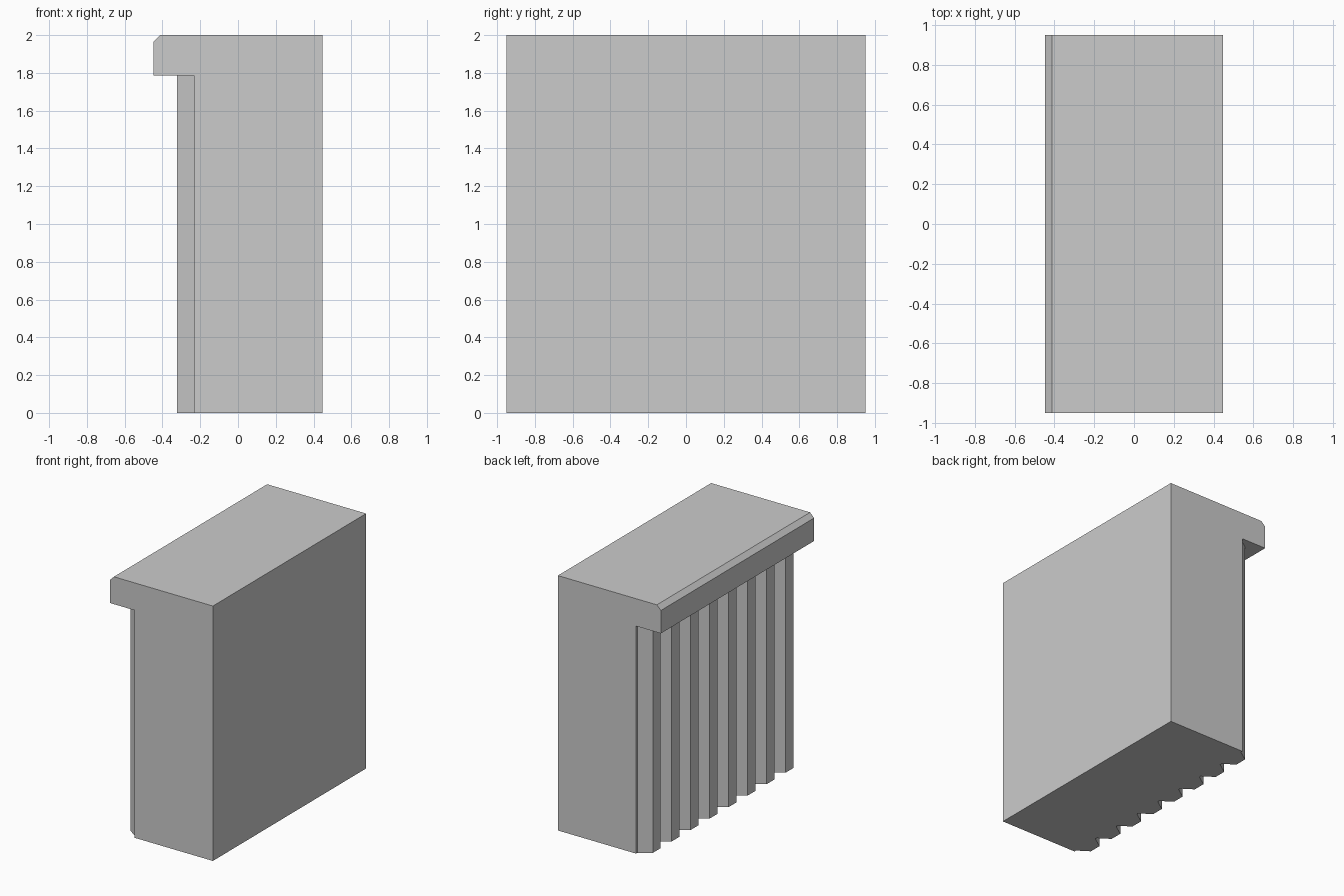
import bpy, bmesh
from mathutils import Vector

if "Cube" in bpy.data.objects:
    bpy.data.objects.remove(bpy.data.objects["Cube"])


def prism(name, profile, offset):
    """Extrude a closed flat profile along an offset into a solid object."""
    bm = bmesh.new()
    face = bm.faces.new([bm.verts.new(p) for p in profile])
    ext = bmesh.ops.extrude_face_region(bm, geom=[face], use_keep_orig=True)
    verts = [g for g in ext["geom"] if isinstance(g, bmesh.types.BMVert)]
    bmesh.ops.translate(bm, verts=verts, vec=Vector(offset))
    bmesh.ops.recalc_face_normals(bm, faces=bm.faces)
    mesh = bpy.data.meshes.new(name)
    bm.to_mesh(mesh)
    bm.free()
    obj = bpy.data.objects.new(name, mesh)
    bpy.context.collection.objects.link(obj)
    return obj


HALF_X, HALF_Y, HEIGHT = 0.447, 0.95, 2.0
LEDGE_Z, WALL_X, RIDGE_X, CHAMFER = 1.785, -0.232, -0.322, 0.035

# Counter body with overhanging, chamfered top ledge
side = [(HALF_X, 0), (HALF_X, HEIGHT), (-HALF_X + CHAMFER, HEIGHT),
        (-HALF_X, HEIGHT - CHAMFER), (-HALF_X, LEDGE_Z),
        (WALL_X, LEDGE_Z), (WALL_X, 0)]
prism("counter_body", [(x, -HALF_Y, z) for x, z in side], (0, 2 * HALF_Y, 0))

# Corrugated panel: repeated trapezoid ridges under the ledge
COUNT, FIRST_Y = 8, -0.823
BASE, FLAT = 0.11, 0.049
plan = [(WALL_X, -BASE), (RIDGE_X, -FLAT), (RIDGE_X, FLAT), (WALL_X, BASE)]
ridges = prism("corrugated_panel", [(x, FIRST_Y + y, 0) for x, y in plan],
               (0, 0, LEDGE_Z))
array = ridges.modifiers.new("ridges", "ARRAY")
array.count = COUNT
array.use_relative_offset = False
array.use_constant_offset = True
array.constant_offset_displace = (0, -2 * FIRST_Y / (COUNT - 1), 0)
